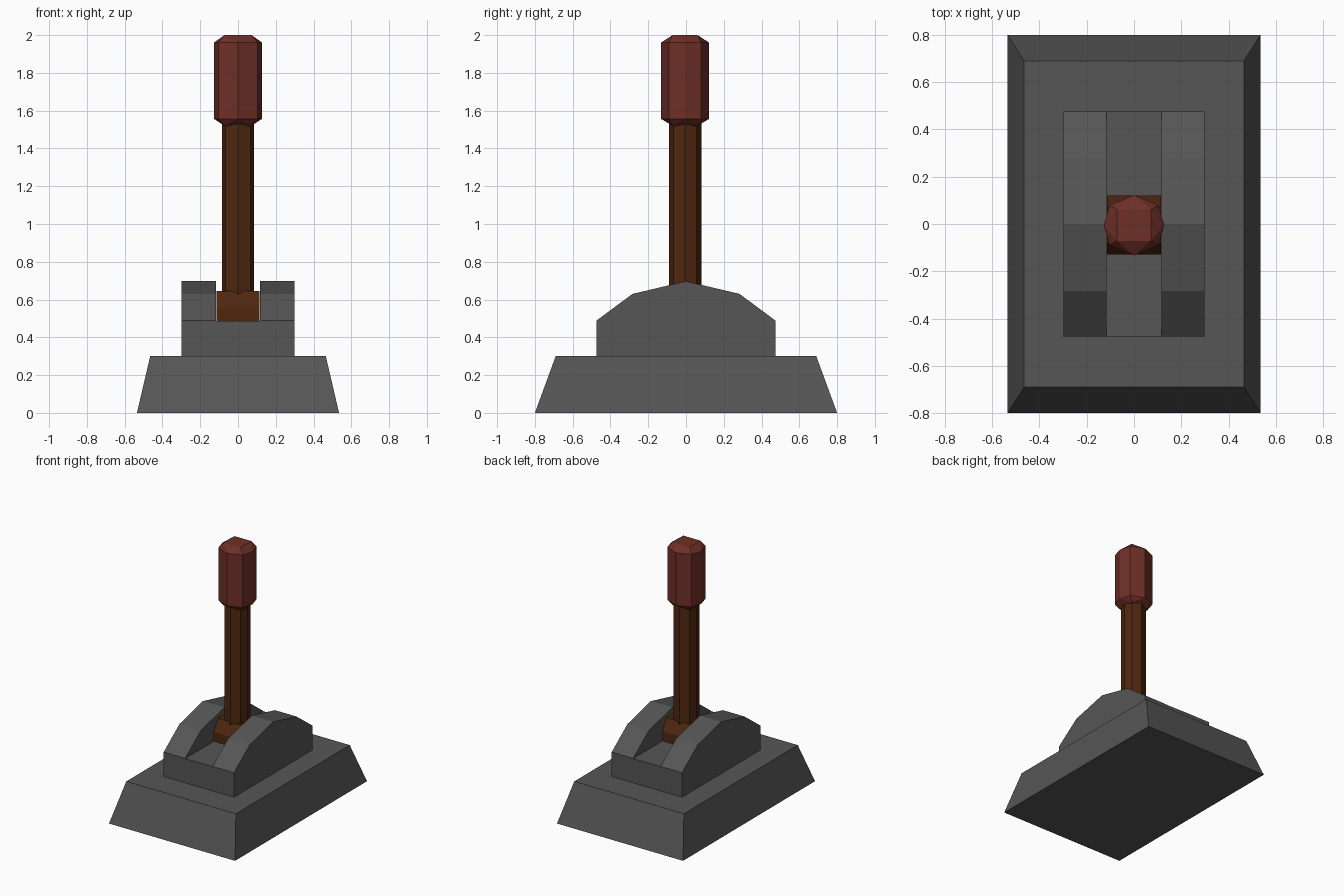
import bpy, bmesh

if "Cube" in bpy.data.objects:
    bpy.data.objects.remove(bpy.data.objects["Cube"])


def material(name, rgb):
    m = bpy.data.materials.new(name)
    m.diffuse_color = (*rgb, 1)
    m.use_nodes = True
    m.node_tree.nodes["Principled BSDF"].inputs["Base Color"].default_value = m.diffuse_color
    return m


stone = material("dark grey stone", (0.092, 0.092, 0.092))
wood = material("brown wood", (0.078, 0.020, 0.005))
red = material("dull red grip", (0.155, 0.028, 0.020))


def hull(name, points, mat):
    """Convex solid around the points, with flat faces merged."""
    bm = bmesh.new()
    for p in points:
        bm.verts.new(p)
    res = bmesh.ops.convex_hull(bm, input=bm.verts)
    loose = [v for v in bm.verts if not v.link_faces]
    bmesh.ops.delete(bm, geom=loose, context='VERTS')
    bmesh.ops.dissolve_limit(bm, angle_limit=0.01, verts=bm.verts, edges=bm.edges)
    bmesh.ops.recalc_face_normals(bm, faces=bm.faces)
    me = bpy.data.meshes.new(name)
    bm.to_mesh(me)
    bm.free()
    me.materials.append(mat)
    ob = bpy.data.objects.new(name, me)
    bpy.context.collection.objects.link(ob)
    return ob


def rect(x, y, z, cy=0.0):
    return [(sx * x, cy + sy * y, z) for sx in (-1, 1) for sy in (-1, 1)]


def octagon(r, dx, dy, z, cy):
    """Four points on the axes plus four corner points."""
    return [(r, cy, z), (-r, cy, z), (0, cy + r, z), (0, cy - r, z)] + rect(dx, dy, z, cy)


CY = -0.005  # lever axis

# Sloped base
hull("base", rect(0.535, 0.8, 0) + rect(0.465, 0.69, 0.3), stone)

# Arched housing with a slot along its length
arch = [(0.475, 0.3), (0.475, 0.488), (0.283, 0.63)]
pts = [(sx * 0.298, sy * y, z) for y, z in arch for sx in (-1, 1) for sy in (-1, 1)]
pts += [(sx * 0.298, 0, 0.697) for sx in (-1, 1)]
housing = hull("arched_housing", pts, stone)
cutter = hull("slot_cutter", rect(0.116, 0.6, 0.486) + rect(0.116, 0.6, 0.9), stone)
cutter.hide_render = True
cutter.hide_viewport = True
slot = housing.modifiers.new("slot", 'BOOLEAN')
slot.operation = 'DIFFERENCE'
slot.solver = 'EXACT'
slot.object = cutter

# Pivot block in the slot, narrowing upwards
hull("pivot_block", rect(0.115, 0.125, 0.487, CY) + rect(0.115, 0.125, 0.56, CY)
     + rect(0.115, 0.075, 0.645, CY), wood)

# Lever shaft
hull("lever_shaft", octagon(0.086, 0.067, 0.06, 0.6, CY)
     + octagon(0.086, 0.067, 0.06, 1.56, CY), wood)

# Handle grip, octagonal with square ends
hull("handle_grip", rect(0.072, 0.066, 1.52, CY) + octagon(0.128, 0.103, 0.085, 1.557, CY)
     + octagon(0.128, 0.103, 0.085, 1.96, CY) + rect(0.072, 0.066, 2.0, CY), red)
